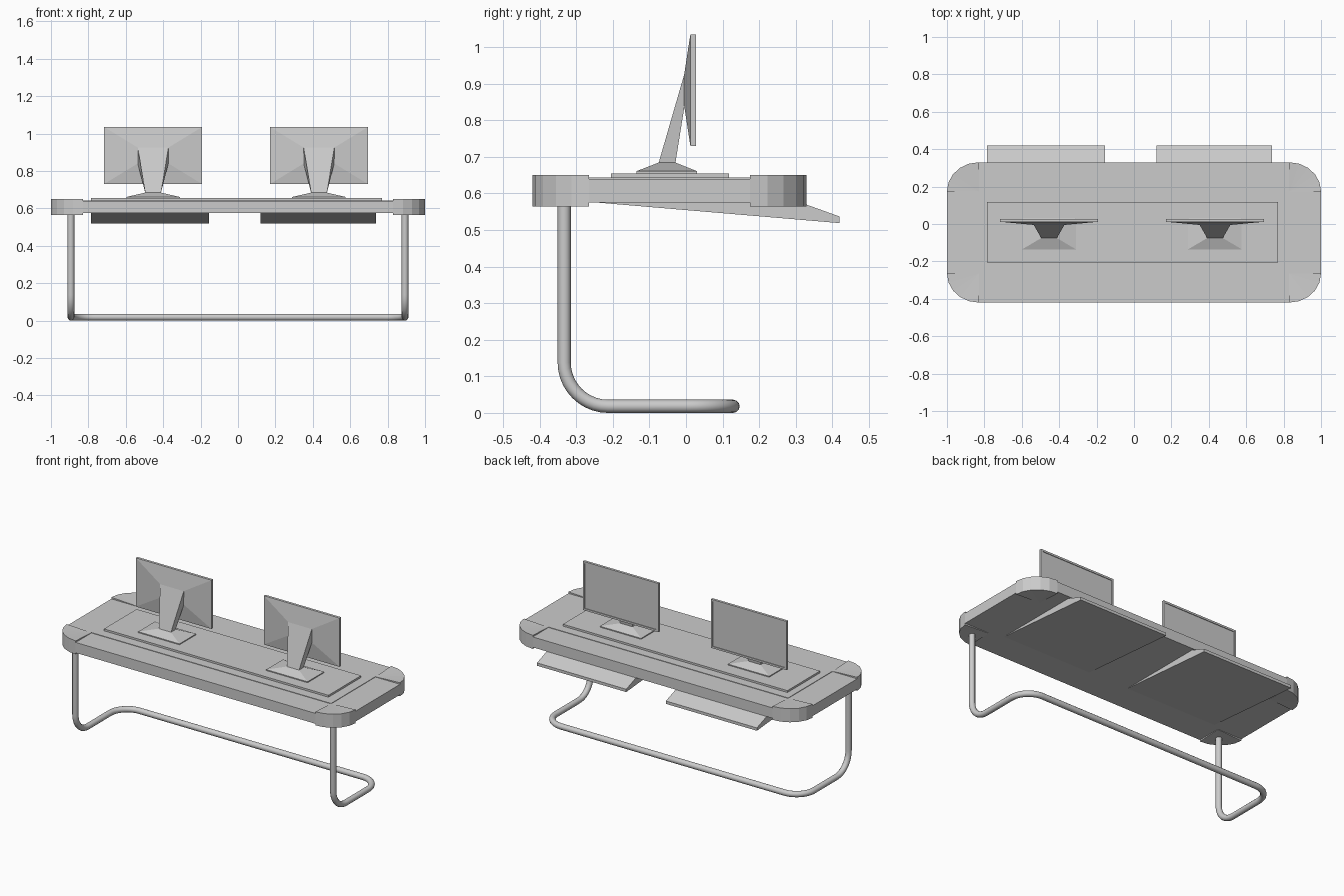
import bpy, bmesh, math
from mathutils import Vector

if "Cube" in bpy.data.objects:
    bpy.data.objects.remove(bpy.data.objects["Cube"])


def make(name, verts, faces):
    me = bpy.data.meshes.new(name)
    me.from_pydata(verts, [], faces)
    bm = bmesh.new()
    bm.from_mesh(me)
    bmesh.ops.recalc_face_normals(bm, faces=bm.faces)
    bm.to_mesh(me)
    bm.free()
    ob = bpy.data.objects.new(name, me)
    bpy.context.collection.objects.link(ob)
    return ob


def loft(name, rings):
    """Closed solid through rings with equal vertex counts."""
    n = len(rings[0])
    verts = [v for r in rings for v in r]
    faces = [tuple(range(n)), tuple(range(len(verts) - n, len(verts)))]
    for k in range(len(rings) - 1):
        for i in range(n):
            j = (i + 1) % n
            faces.append((k*n + i, k*n + j, k*n + n + j, k*n + n + i))
    return make(name, verts, faces)


def rect_z(x0, x1, y0, y1, z):
    return [(x0, y0, z), (x1, y0, z), (x1, y1, z), (x0, y1, z)]


def rect_y(x0, x1, z0, z1, y):
    return [(x0, y, z0), (x1, y, z0), (x1, y, z1), (x0, y, z1)]


# Desk dimensions: outer edge and inner corner points
X, YF, YB = 1.0, -0.42, 0.33
IX, IF, IB = 0.83, -0.265, 0.175

# Cross-shaped slab between the four corner caps
cross = [(-X, IF), (-IX, IF), (-IX, YF), (IX, YF), (IX, IF), (X, IF),
         (X, IB), (IX, IB), (IX, YB), (-IX, YB), (-IX, IB), (-X, IB)]
loft("desk_slab", [[(x, y, z) for x, y in cross] for z in (0.575, 0.64)])

# Raised centre panel and desk mat
loft("desk_panel", [rect_z(-IX, IX, IF, IB, z) for z in (0.60, 0.643)])
loft("desk_mat", [rect_z(-0.785, 0.77, -0.205, 0.118, z) for z in (0.64, 0.655)])

# Faceted corner caps, thicker at the rim
for sx in (-1, 1):
    for cy, ey in ((IF, YF), (IB, YB)):
        arc = [(sx*(IX + (X - IX)*math.cos(a)), cy + (ey - cy)*math.sin(a))
               for a in (math.pi/2*i/5 for i in range(6))]
        low = [(sx*IX, cy, 0.574)] + [(x, y, 0.565) for x, y in arc]
        high = [(sx*IX, cy, 0.642)] + [(x, y, 0.65) for x, y in arc]
        n = len(low)
        faces = [(i, (i+1) % n, n + (i+1) % n, n + i) for i in range(n)]
        for i in range(1, n - 1):
            faces += [(0, i, i+1), (n, n+i, n+i+1)]
        make("corner_cap", low + high, faces)

# Sloping keyboard trays under the desk
for x0, x1 in ((-0.785, -0.155), (0.12, 0.738)):
    prof = [(-0.265, 0.577), (0.42, 0.519), (0.42, 0.537), (0.30, 0.58)]
    loft("keyboard_tray", [[(x, y, z) for y, z in prof] for x in (x0, x1)])

# Monitors on tapered stands
for cx in (-0.454, 0.433):
    w = 0.262
    loft("monitor_foot", [
        rect_z(cx-0.143, cx+0.143, -0.135, 0.03, 0.654),
        rect_z(cx-0.143, cx+0.143, -0.135, 0.03, 0.661),
        rect_z(cx-0.043, cx+0.043, -0.076, -0.028, 0.684)])
    loft("monitor_neck", [
        rect_z(cx-0.042, cx+0.042, -0.075, -0.029, 0.683),
        [(cx-0.082, -0.005, 0.925), (cx+0.082, -0.005, 0.925),
         (cx+0.082, -0.004, 0.84), (cx-0.082, -0.004, 0.84)]])
    b = 0.012
    loft("monitor", [
        rect_y(cx-0.082, cx+0.082, 0.84, 0.925, -0.005),
        rect_y(cx-w, cx+w, 0.73, 1.035, 0.012),
        rect_y(cx-w, cx+w, 0.73, 1.035, 0.028),
        rect_y(cx-w+b, cx+w-b, 0.73+b, 1.035-b, 0.028),
        rect_y(cx-w+b, cx+w-b, 0.73+b, 1.035-b, 0.024)])

# Single bent tube forming both legs and the floor bar
R = 0.018
corners = [Vector(p) for p in (
    (-0.893, -0.333, 0.58), (-0.893, -0.333, R), (-0.893, 0.129, R),
    (0.893, 0.129, R), (0.893, -0.333, R), (0.893, -0.333, 0.58))]
path = [corners[0]]
for p, c, q in zip(corners, corners[1:], corners[2:]):
    r = 0.12
    u, v = (p - c).normalized(), (q - c).normalized()
    o = c + (u + v)*r
    for i in range(11):
        a = math.pi/2*i/10
        path.append(o - v*r*math.cos(a) - u*r*math.sin(a))
path.append(corners[-1])
cu = bpy.data.curves.new("leg_tube", 'CURVE')
cu.dimensions = '3D'
cu.bevel_depth = R
cu.bevel_resolution = 4
cu.use_fill_caps = True
sp = cu.splines.new('POLY')
sp.points.add(len(path) - 1)
for pt, co in zip(sp.points, path):
    pt.co = (*co, 1)
sp.use_smooth = True
bpy.context.collection.objects.link(bpy.data.objects.new("leg_tube", cu))
